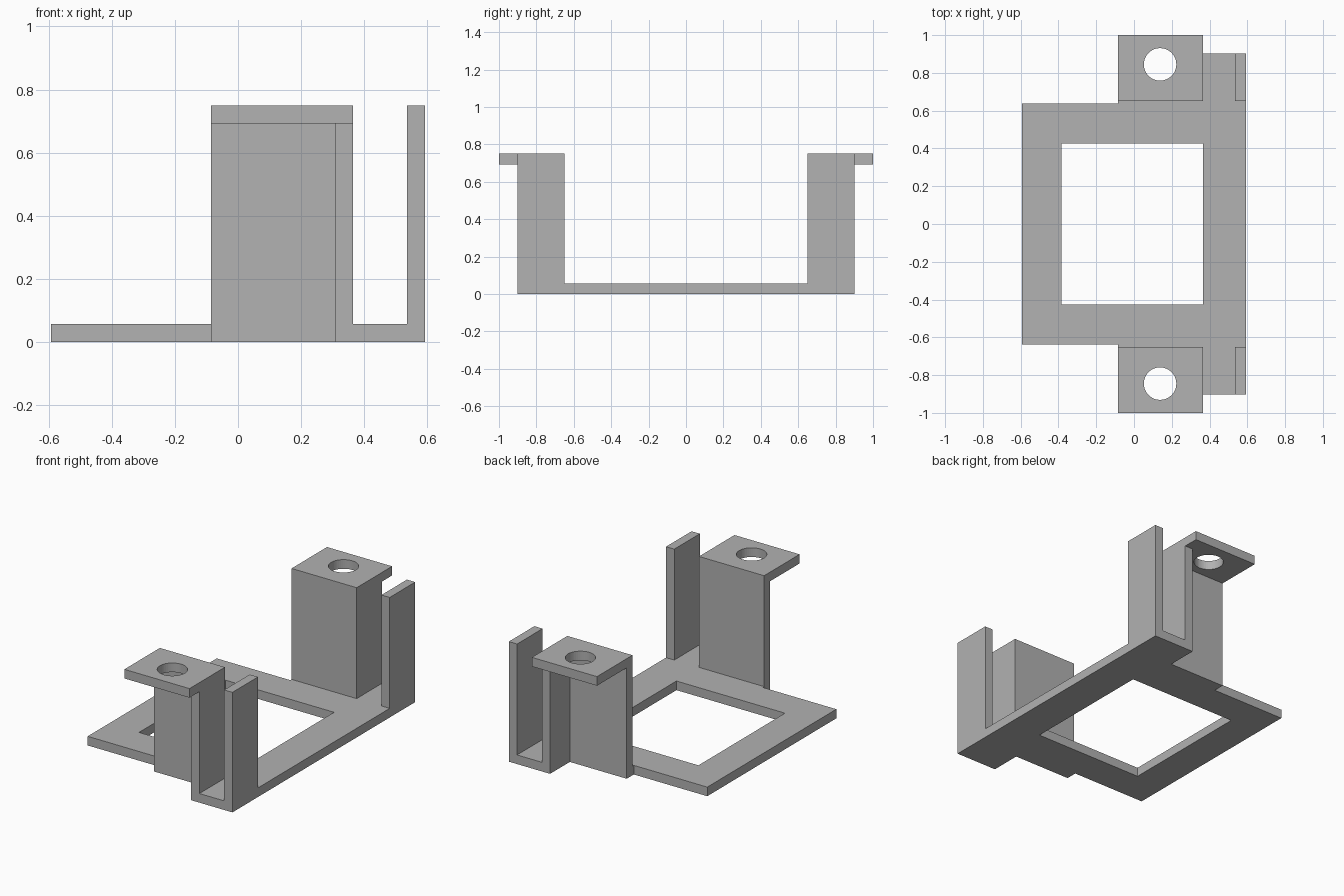
import bpy
import bmesh
from math import cos, sin, tau

cube = bpy.data.objects.get("Cube")
if cube:
    bpy.data.objects.remove(cube, do_unlink=True)

grey = bpy.data.materials.new("plain_grey")
grey.use_nodes = True
grey.diffuse_color = (0.445, 0.445, 0.445, 1)
grey.node_tree.nodes["Principled BSDF"].inputs["Base Color"].default_value = grey.diffuse_color

# Shared dimensions
SHEET = 0.057                 # sheet thickness
TOP = 0.75                    # height of the fins and tabs
LEFT, RIGHT = -0.593, 0.593
WALL_X, LEG_X = -0.085, 0.365  # ends of the upright wall
INNER_Y, LEG_Y, TAB_Y = 0.65, 0.902, 1.0
FRAME_Y = 0.637


def rect(x0, x1, y0, y1):
    return [(x0, y0), (x1, y0), (x1, y1), (x0, y1)]


def slab(name, loops, z0, z1):
    """Extrude a flat outline, with any further loops as holes, from z0 to z1."""
    curve = bpy.data.curves.new(name, 'CURVE')
    curve.dimensions = '2D'
    curve.fill_mode = 'BOTH'
    curve.extrude = (z1 - z0) / 2
    for loop in loops:
        spline = curve.splines.new('POLY')
        spline.points.add(len(loop) - 1)
        for point, (x, y) in zip(spline.points, loop):
            point.co = (x, y, 0, 1)
        spline.use_cyclic_u = True
    helper = bpy.data.objects.new(name + "_outline", curve)
    bpy.context.collection.objects.link(helper)
    graph = bpy.context.evaluated_depsgraph_get()
    mesh = bpy.data.meshes.new_from_object(helper.evaluated_get(graph))
    bpy.data.objects.remove(helper, do_unlink=True)
    bpy.data.curves.remove(curve)

    bm = bmesh.new()
    bm.from_mesh(mesh)
    bmesh.ops.remove_doubles(bm, verts=bm.verts, dist=0.0001)
    bmesh.ops.translate(bm, verts=bm.verts, vec=(0, 0, (z0 + z1) / 2))
    bmesh.ops.recalc_face_normals(bm, faces=bm.faces)
    for face in bm.faces:
        face.smooth = False
        face.material_index = 0
    bm.to_mesh(mesh)
    bm.free()
    mesh.materials.clear()
    mesh.materials.append(grey)
    obj = bpy.data.objects.new(name, mesh)
    bpy.context.collection.objects.link(obj)
    return obj


# Base frame: stepped half outline mirrored front to back, with a window
half = [(RIGHT, LEG_Y), (LEG_X, LEG_Y), (LEG_X, INNER_Y),
        (WALL_X, INNER_Y), (WALL_X, FRAME_Y), (LEFT, FRAME_Y)]
outline = half + [(x, -y) for x, y in reversed(half)]
window = rect(-0.385, LEG_X, -0.427, 0.427)
slab("base_frame", [outline, window], 0, SHEET)

# Upright bracket at each end
for side, s in (("back", 1), ("front", -1)):
    # Wall with a leg folded outwards
    wall = [(WALL_X, INNER_Y), (LEG_X, INNER_Y), (LEG_X, LEG_Y),
            (LEG_X - SHEET, LEG_Y), (LEG_X - SHEET, INNER_Y + SHEET),
            (WALL_X, INNER_Y + SHEET)]
    slab(side + "_wall", [[(x, s * y) for x, y in wall]], 0, TOP - SHEET)

    # Mounting tab with a screw hole
    tab = rect(WALL_X, LEG_X, s * INNER_Y, s * TAB_Y)
    hole = [(0.138 + 0.086 * cos(tau * i / 48), s * 0.845 + 0.086 * sin(tau * i / 48))
            for i in range(48)]
    slab(side + "_tab", [tab, hole], TOP - SHEET, TOP)

    # Outer fin facing the leg
    fin = rect(RIGHT - SHEET, RIGHT, s * INNER_Y, s * LEG_Y)
    slab(side + "_fin", [fin], SHEET, TOP)

    # Foot closing the channel under the leg
    foot = rect(LEG_X - SHEET, LEG_X, s * INNER_Y, s * LEG_Y)
